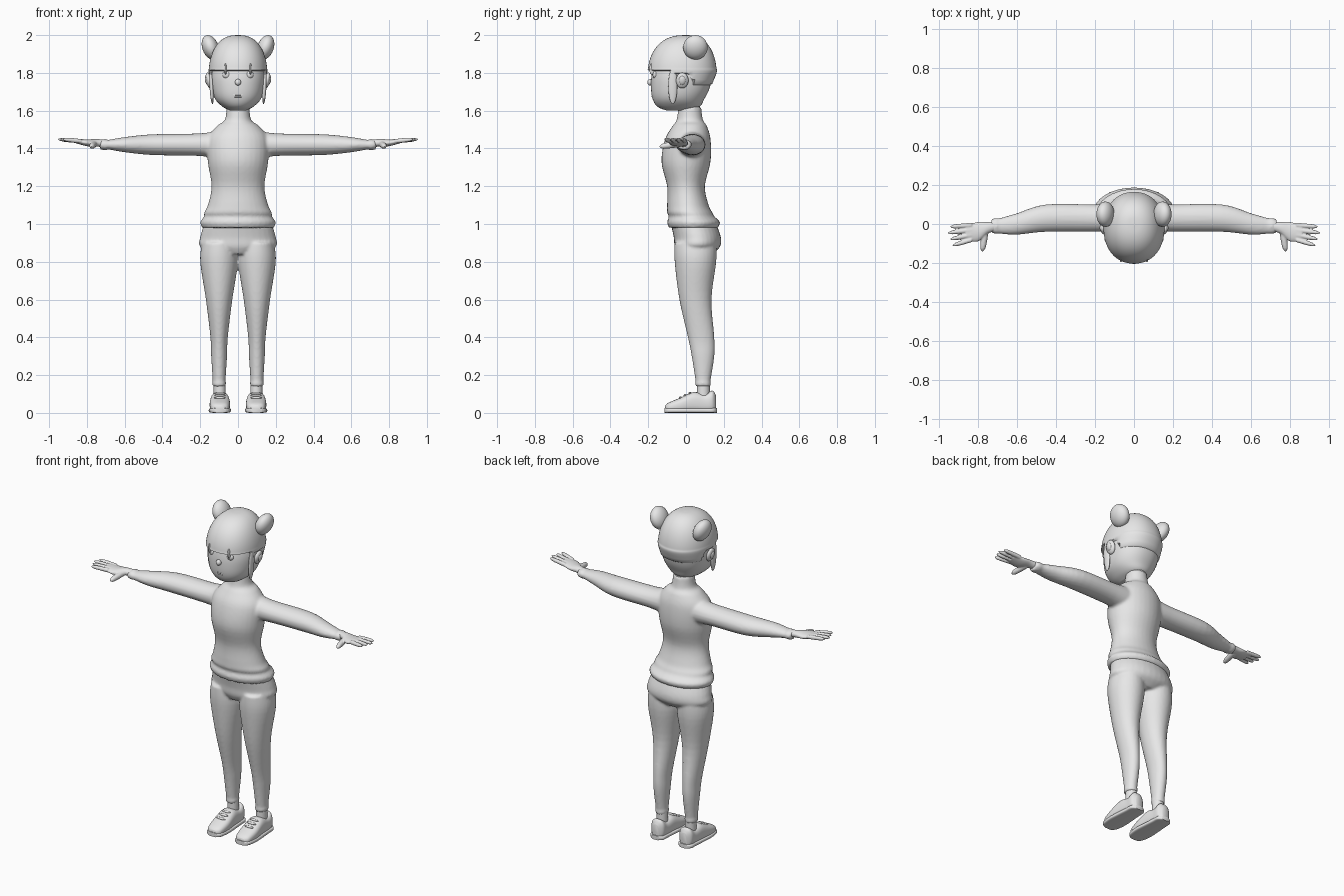
import bpy
import bmesh
from math import cos, sin, pi, radians, copysign
from mathutils import Matrix, Vector

if "Cube" in bpy.data.objects:
    bpy.data.objects.remove(bpy.data.objects["Cube"])

GREY = (.8, .8, .8, 1)
clay = bpy.data.materials.new("light_grey")
clay.use_nodes = True
clay.diffuse_color = GREY
clay.node_tree.nodes["Principled BSDF"].inputs["Base Color"].default_value = GREY


def smooth_rows(rows, steps):
    """Interpolate smoothly between neighbouring sections."""
    vectors = [Vector(row) for row in rows]
    padded = [vectors[0]] + vectors + [vectors[-1]]
    result = []
    for before, start, end, after in zip(padded, padded[1:], padded[2:], padded[3:]):
        leave, arrive = (end - before) / 2, (after - start) / 2
        for step in range(steps):
            t = step / steps
            ease = t * t * (3 - 2 * t)
            result.append(start.lerp(end, ease)
                          + leave * t * (1 - t) ** 2 - arrive * t * t * (1 - t))
    return result + [vectors[-1]]


def loft(bm, axis, rows, sides=32, steps=5, power=1):
    """Skin oval rings: position on axis, two centre values, two radii."""
    first, second = [i for i in range(3) if i != axis]
    rings = []
    for position, centre_a, centre_b, radius_a, radius_b in smooth_rows(rows, steps):
        ring = []
        for k in range(sides):
            c, s = cos(2 * pi * k / sides), sin(2 * pi * k / sides)
            point = Vector()
            point[axis] = position
            point[first] = centre_a + radius_a * copysign(abs(c) ** power, c)
            point[second] = centre_b + radius_b * copysign(abs(s) ** power, s)
            ring.append(bm.verts.new(point))
        rings.append(ring)
    for low, high in zip(rings, rings[1:]):
        for k in range(sides):
            bm.faces.new((low[k - 1], low[k], high[k], high[k - 1]))
    bm.faces.new(rings[0])
    bm.faces.new(rings[-1])


def central(rows):
    """Sections on the middle plane: height, centre y, half width, half depth."""
    return [(z, 0, y, width, depth) for z, y, width, depth in rows]


def ball(bm, centre, size, tilt=0):
    place = Matrix.Translation(centre) @ Matrix.Rotation(radians(tilt), 4, 'Y')
    bmesh.ops.create_uvsphere(bm, u_segments=28, v_segments=18, radius=1,
                              matrix=place @ Matrix.Diagonal((*size, 1)))


def finger(bm, axis, base, tip, radius):
    """Straight finger with a rounded tip."""
    rows = []
    for step in range(9):
        t = step / 8
        point = Vector(base).lerp(Vector(tip), t)
        position = point[axis]
        others = [point[i] for i in range(3) if i != axis]
        thickness = radius * (1.02 - t ** 5) ** .5
        rows.append((position, *others, thickness, thickness))
    loft(bm, axis, rows, sides=14, steps=2)


def finish(name, bm, mirror=False, voxel=0, sharp=50):
    """Make the object; a voxel size blends its overlapping pieces."""
    bmesh.ops.recalc_face_normals(bm, faces=bm.faces)
    mesh = bpy.data.meshes.new(name)
    bm.to_mesh(mesh)
    bm.free()
    mesh.materials.append(clay)
    for face in mesh.polygons:
        face.use_smooth = True
    mesh.set_sharp_from_angle(angle=radians(sharp))
    part = bpy.data.objects.new(name, mesh)
    bpy.context.collection.objects.link(part)
    if voxel:
        blend = part.modifiers.new("Blend", 'REMESH')
        blend.mode = 'VOXEL'
        blend.voxel_size = voxel
        blend.use_smooth_shade = True
        part.modifiers.new("Soften", 'SMOOTH').iterations = 3
    if mirror:
        part.modifiers.new("Mirror", 'MIRROR')


def balls(name, *shapes, mirror=True):
    """Object made only of stretched balls."""
    bm = bmesh.new()
    for shape in shapes:
        ball(bm, *shape)
    finish(name, bm, mirror)


# Sweater: torso with hem and collar, blended with both sleeves
bm = bmesh.new()
loft(bm, 2, central([
    (.98, .04, .19, .13), (1.01, .04, .2, .14), (1.04, .03, .18, .12),
    (1.06, .02, .18, .12), (1.1, .01, .16, .11), (1.2, 0, .14, .1),
    (1.33, 0, .16, .13), (1.45, .01, .16, .12), (1.52, .02, .11, .09),
    (1.55, .02, .07, .07), (1.62, .02, .06, .06)]))
for side in (-1, 1):
    loft(bm, 0, [(side * x, y, 1.42, depth, height) for x, y, depth, height in [
        (.08, .03, .07, .08), (.2, .03, .07, .06), (.45, .03, .07, .055),
        (.6, 0, .055, .04), (.69, -.01, .04, .025), (.7, -.01, .042, .03),
        (.73, -.01, .035, .025)]])
finish("sweater", bm, voxel=.009)

# Trousers: hips blended with two legs
bm = bmesh.new()
loft(bm, 2, central([(1, .04, .18, .12), (.93, .06, .2, .125),
                     (.88, .06, .2, .12), (.84, .05, .1, .09)]))
for side in (-1, 1):
    loft(bm, 2, [(z, side * .1, y, width, depth) for z, y, width, depth in [
        (.9, .05, .09, .11), (.8, .05, .1, .11), (.6, .05, .07, .085),
        (.4, .08, .046, .07), (.3, .09, .042, .06), (.17, .09, .034, .04),
        (.16, .09, .037, .042), (.14, .09, .034, .04)]])
finish("trousers", bm, voxel=.008)

# Neck
bm = bmesh.new()
loft(bm, 2, central([(1.57, .02, .055, .055), (1.66, .02, .055, .055)]))
finish("neck", bm)

# Head
bm = bmesh.new()
loft(bm, 2, central([
    (1.6, -.05, .04, .05), (1.62, -.04, .08, .11), (1.66, -.04, .12, .136),
    (1.72, -.03, .14, .155), (1.8, -.02, .145, .16), (1.9, -.01, .12, .14),
    (1.96, 0, .06, .07)]), sides=48, power=.92)
finish("head", bm)

# Hair cap: a dome whose lower edge steps from fringe to temples to nape
bm = bmesh.new()
dome = [(1.71, -.03, .145, .155)]
for step in range(12):
    angle = step / 11 * radians(89)
    spread = cos(angle) ** .8
    dome.append((1.8 + .2 * sin(angle), -.02 * spread, .155 * spread, .182 * spread))
loft(bm, 2, central(dome), sides=64, power=.92)
for v in bm.verts:
    hem = 1.81 if v.co.y < -.08 else 1.79 if v.co.y < .03 else 1.73
    if v.co.z < hem:
        v.co = (v.co.x * .92, v.co.y * .92, hem)
finish("hair", bm, sharp=40)

# Hair details and ears: each is centre, size, sideways tilt
balls("hair_buns", ((.146, .05, 1.935), (.043, .065, .067), 20))
balls("side_locks", ((.14, -.07, 1.73), (.011, .024, .095), 3))
balls("fringe_points", ((.066, -.18, 1.82), (.007, .014, .03)))
balls("ears", ((.154, -.02, 1.76), (.016, .033, .042), 12),
      ((.165, -.02, 1.76), (.01, .018, .024), 12))

# Face
balls("eyes", ((.06, -.163, 1.79), (.022, .014, .02)))
balls("nose", ((0, -.19, 1.75), (.016, .015, .017)), mirror=False)
balls("lips", ((0, -.17, 1.684), (.04, .013, .006)),
      ((0, -.17, 1.674), (.03, .013, .006)), mirror=False)

# Hands: palm blended with four fingers and a thumb
bm = bmesh.new()
loft(bm, 0, [(.7, -.01, 1.425, .024, .02), (.75, -.02, 1.43, .03, .02),
             (.8, -.04, 1.43, .05, .018), (.86, -.045, 1.44, .04, .012)])
for i in range(4):
    finger(bm, 0, (.83, -.006 - .025 * i, 1.438),
           (.955 - .013 * abs(i - 1), -.014 - .032 * i, 1.449), .012)
finger(bm, 1, (.76, -.03, 1.424), (.776, -.142, 1.41), .017)
finish("hands", bm, mirror=True, voxel=.004)

# Socks
bm = bmesh.new()
loft(bm, 2, [(z, .097, .092, .032, .034) for z in (.07, .16)])
finish("socks", bm, mirror=True)

# Shoes: uppers by position, half width and height; soles follow their outline
outline = [(-.11, .025, .04), (-.09, .045, .055), (-.03, .054, .08), (.04, .05, .11),
           (.1, .045, .1), (.14, .042, .118), (.16, .02, .09)]
for name, power, rule in (
        ("shoes", .75, lambda y, w, h: (y, .096, h / 2, w, h / 2)),
        ("soles", .5, lambda y, w, h: (y * 1.03, .096, .013, w + .005, .013))):
    bm = bmesh.new()
    loft(bm, 1, [rule(*row) for row in outline], power=power)
    finish(name, bm, mirror=True)

# Laces climbing the tongue
balls("laces", *[((.096, -.03 + .025 * i, .08 + .012 * i), (.03, .008, .007))
                 for i in range(3)])
